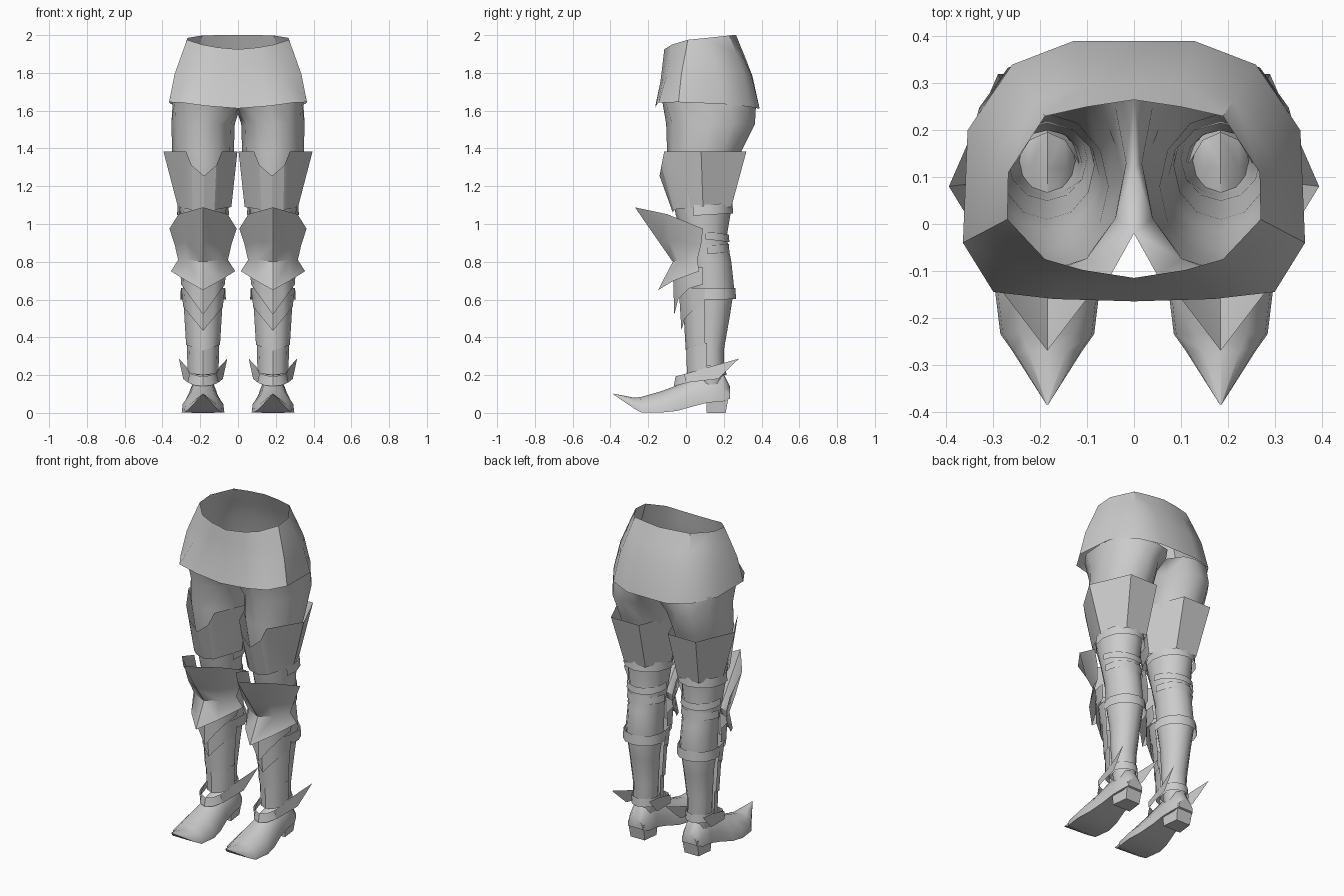
import bpy, bmesh, math

steel = bpy.data.materials.new("grey_metal")
steel.diffuse_color = (0.6, 0.6, 0.6, 1)
CX = 0.185  # leg centre line


def loft(name, rows, closed=True, caps=False, mirror=True, angle=40):
    """Skin between rows of points; mirror to the other side."""
    bm = bmesh.new()
    vs = [[bm.verts.new(p) for p in r] for r in rows]
    n = len(rows[0])
    for a, b in zip(vs, vs[1:]):
        for i in range(n if closed else n - 1):
            j = (i + 1) % n
            bm.faces.new((a[i], a[j], b[j], b[i]))
    if caps:
        bm.faces.new(vs[0])
        bm.faces.new(vs[-1][::-1])
    bmesh.ops.remove_doubles(bm, verts=bm.verts, dist=0.0005)
    bmesh.ops.recalc_face_normals(bm, faces=bm.faces)
    me = bpy.data.meshes.new(name)
    bm.to_mesh(me)
    bm.free()
    me.materials.append(steel)
    ob = bpy.data.objects.new(name, me)
    bpy.context.collection.objects.link(ob)
    if mirror:
        ob.modifiers.new("mirror", 'MIRROR').merge_threshold = 0.001
    bpy.ops.object.select_all(action='DESELECT')
    ob.select_set(True)
    bpy.context.view_layer.objects.active = ob
    bpy.ops.object.shade_smooth_by_angle(angle=math.radians(angle))
    return ob


def arc(z, cy, rx, ry, a0=0, a1=360, n=12, tilt=0):
    """Elliptic arc round the leg; degrees, 0 = outer side, 90 = back."""
    full = a1 - a0 == 360
    out = []
    for i in range(n if full else n + 1):
        a = math.radians(a0 + (a1 - a0) * i / n)
        y = ry * math.sin(a)
        out.append((CX + rx * math.cos(a), cy + y, z + tilt * y))
    return out


# Skirt: half outlines from front centre to back centre
waist = [(0, -.115, 1.925), (.11, -.098, 1.935), (.19, -.075, 1.95), (.27, .01, 1.975),
         (.268, .11, 1.985), (.19, .23, 1.998), (.1, .25, 2.0), (0, .265, 2.0)]
hem = [(0, -.165, 1.612), (.17, -.16, 1.625), (.30, -.145, 1.643), (.365, -.04, 1.645),
       (.355, .2, 1.635), (.26, .34, 1.62), (.13, .39, 1.61), (0, .39, 1.61)]


def blend(t, bulge):
    return [tuple(p + (q - p) * (b if k < 2 else t) for k, (p, q) in enumerate(zip(a, c)))
            for a, c in zip(waist, hem) for b in [t + (bulge if a[1] > -.05 else -bulge)]]


loft("skirt", [waist, blend(.25, .07), blend(.55, .14), hem], closed=False)

# Leg: hip outline blending into elliptic rings down to the ankle
hip = [(.345, .12, 1.65), (.335, .23, 1.645), (.25, .33, 1.63), (.14, .37, 1.62),
       (.06, .365, 1.61), (0, .28, 1.61), (0, .12, 1.58), (0, -.02, 1.61),
       (.05, -.11, 1.63), (.16, -.125, 1.645), (.27, -.11, 1.65), (.335, -.02, 1.65)]
rings = [(1.53, .13, .168, .235), (1.38, .095, .163, .195), (1.2, .08, .13, .155),
         (1.05, .09, .12, .145), (.93, .1, .112, .115), (.8, .125, .1, .115),
         (.66, .14, .105, .115), (.5, .14, .085, .09), (.33, .13, .074, .07),
         (.2, .135, .066, .068), (.15, .135, .06, .06)]
loft("leg", [hip] + [arc(*r) for r in rings], angle=60)

# Thigh guard: flared cuff with a stepped notch in front
top = [(.395, .08, 1.385), (.29, .32, 1.385), (.1, .32, 1.385), (.003, .08, 1.385),
       (.085, -.11, 1.385), (.115, -.13, 1.31), (.18, -.14, 1.255), (.245, -.13, 1.31),
       (.275, -.115, 1.385)]
low = [(.318, .09, 1.09), (.255, .24, 1.09), (.11, .24, 1.09), (.035, .09, 1.09),
       (.1, -.05, 1.08), (.125, -.065, 1.07), (.18, -.07, 1.06), (.24, -.065, 1.07),
       (.265, -.05, 1.08)]
loft("thigh_guard", [top, low], angle=25)

# Straps behind the knee and calf: z, height, centre y, rx, ry, end angle, tilt
straps = [(1.075, .055, .1, .138, .15, -25, .06), (.94, .04, .1, .124, .13, 0, -.12),
          (.865, .045, .11, .118, .12, 0, .05), (.63, .06, .14, .122, .125, -20, .02)]
for i, (z, h, cy, rx, ry, e, t) in enumerate(straps):
    loft("strap_%d" % (i + 1), [arc(z + h / 2, cy, rx * .97, ry * .97, e, 180 - e, 8, t),
                                arc(z - h / 2, cy, rx, ry, e, 180 - e, 8, t)], closed=False)


# Knee guard: pointed crown, pinched waist and flared pointed skirt
def row(side, mid, centre):
    return [(CX + s * p[0], p[1], p[2]) for s, p in
            ((1, side), (1, mid), (0, centre), (-1, mid), (-1, side))]


loft("knee_guard", [
    row((.178, .09, .975), (.13, -.1, 1.052), (0, -.27, 1.088)),
    row((.15, .08, .89), (.095, -.09, .91), (0, -.14, .90)),
    row((.132, .06, .81), (.085, -.04, .81), (0, -.07, .80)),
    row((.17, .07, .75), (.09, -.065, .70), (0, -.148, .65))], closed=False, angle=45)


# Shin plates: overlapping front shells with V-shaped lower edges
def shin(name, ztop, zside, ztip, cy, rx, ry, taper):
    upper = arc(ztop, cy, rx, ry, 180, 360, 6)
    lower = []
    for x, y, z in arc(0, cy, rx * taper, ry * taper, 180, 360, 6):
        f = abs(x - CX) / (rx * taper)
        lower.append((x, y, ztip + (zside - ztip) * f))
    loft(name, [upper, lower], closed=False, angle=35)


shin("shin_plate_upper", .77, .68, .52, .09, .122, .16, .95)
shin("shin_plate_middle", .66, .56, .435, .1, .116, .138, .9)
shin("shin_plate_lower", .56, .36, .33, .1, .102, .115, .88)
shin("shin_plate_ankle", .37, .21, .20, .11, .086, .11, .95)

# Ankle collar and slanted instep band
loft("ankle_collar", [arc(.25, .13, .078, .08), arc(.20, .13, .082, .084)])
loft("instep_band", [arc(.225, .07, .076, .125, tilt=.25), arc(.175, .07, .088, .135, tilt=.25)])

# Ankle wings: thin swept spikes on both sides
for s, name in ((1, "outer_wing"), (-1, "inner_wing")):
    loft(name, [[(CX + s * x, y, z) for x, y, z in r] for r in (
        [(.07, -.01, .205), (.088, .13, .245), (.128, .28, .287)],
        [(.08, .0, .16), (.105, .17, .18), (.128, .28, .287)])], closed=False)

# Shoe: sections along the foot (y, sole z, top z, half width)
sections = [(-.385, .098, .102, .002), (-.27, .02, .08, .075), (-.235, .002, .085, .1),
            (-.13, .002, .115, .113), (-.05, .01, .145, .1), (.04, .035, .19, .08),
            (.12, .055, .215, .073), (.195, .06, .215, .068), (.233, .075, .14, .05)]
shape = [(1, 0), (.95, .4), (.55, .85), (0, 1), (-.55, .85), (-.95, .4), (-1, 0), (0, 0)]
loft("shoe", [[(CX + w * u, y, a + (b - a) * v) for u, v in shape]
              for y, a, b, w in sections], caps=True, angle=50)

# Heel block
loft("heel", [[(CX + w, y0, z), (CX + w * .8, y1, z), (CX - w * .8, y1, z), (CX - w, y0, z)]
              for w, y0, y1, z in ((.068, .105, .228, .1), (.06, .11, .21, 0))],
     caps=True, angle=30)
